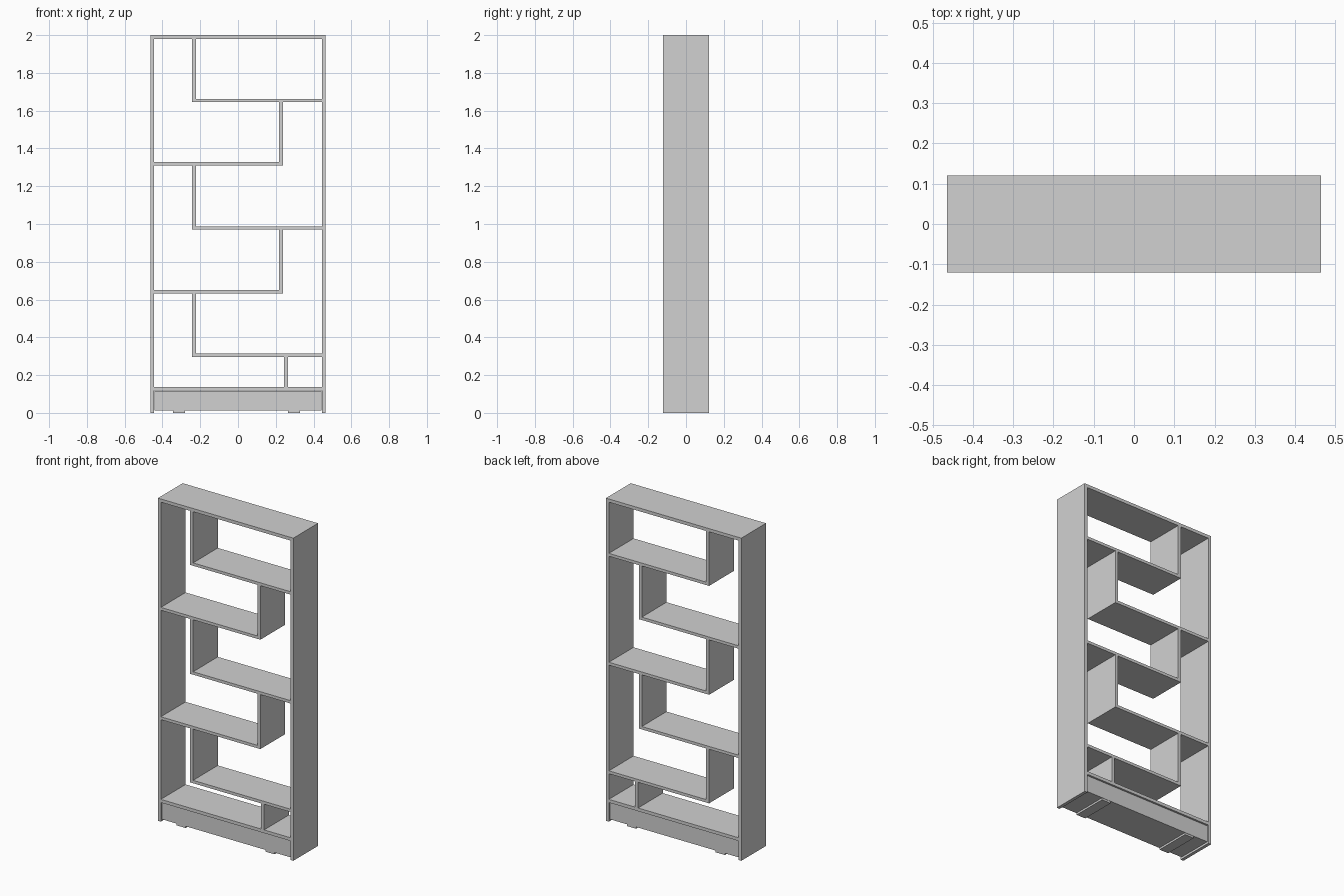
import bpy

if "Cube" in bpy.data.objects:
    bpy.data.objects.remove(bpy.data.objects["Cube"])

W, D, H, T = 0.464, 0.121, 2.0, 0.02   # half width, half depth, height, board thickness
INNER = W - T

mat = bpy.data.materials.new("light_grey")
mat.diffuse_color = (0.64, 0.64, 0.64, 1)
mat.use_nodes = True
mat.node_tree.nodes["Principled BSDF"].inputs["Base Color"].default_value = mat.diffuse_color


def board(name, x0, x1, z0, z1, half_depth=D):
    """Box centred on y = 0, given by its front outline."""
    bpy.ops.mesh.primitive_cube_add(size=1, location=((x0 + x1) / 2, 0, (z0 + z1) / 2))
    ob = bpy.context.object
    ob.name = name
    ob.scale = (x1 - x0, 2 * half_depth, z1 - z0)
    bpy.ops.object.transform_apply(location=False, rotation=False, scale=True)
    ob.data.materials.append(mat)
    return ob


# Outer frame
board("left_side", -W, -INNER, 0, H - T)
board("right_side", INNER, W, 0, H - T)
board("top_panel", -W, W, H - T, H)
board("bottom_shelf", -INNER, INNER, 0.118, 0.138)

# Zigzag of hanging dividers and shelves, alternating sides
ceiling = H - T
for i, z in enumerate([1.645, 1.310, 0.970, 0.632, 0.297]):
    if i % 2 == 0:   # divider on the left, shelf runs to the right side
        board(f"divider_{i + 1}", -0.243, -0.223, z, ceiling)
        board(f"shelf_{i + 1}", -0.223, INNER, z, z + T * 0.9)
    else:            # divider on the right, shelf runs to the left side
        board(f"divider_{i + 1}", 0.218, 0.238, z, ceiling)
        board(f"shelf_{i + 1}", -INNER, 0.218, z, z + T * 0.9)
    ceiling = z

# Short divider above the base
board("low_divider", 0.244, 0.264, 0.138, ceiling)

# Slightly recessed base box and its feet
board("base_box", -INNER + 0.001, INNER - 0.001, 0.012, 0.115, D - 0.008)
board("left_foot", -0.344, -0.281, 0, 0.012, D - 0.010)
board("right_foot", 0.265, 0.328, 0, 0.012, D - 0.010)
